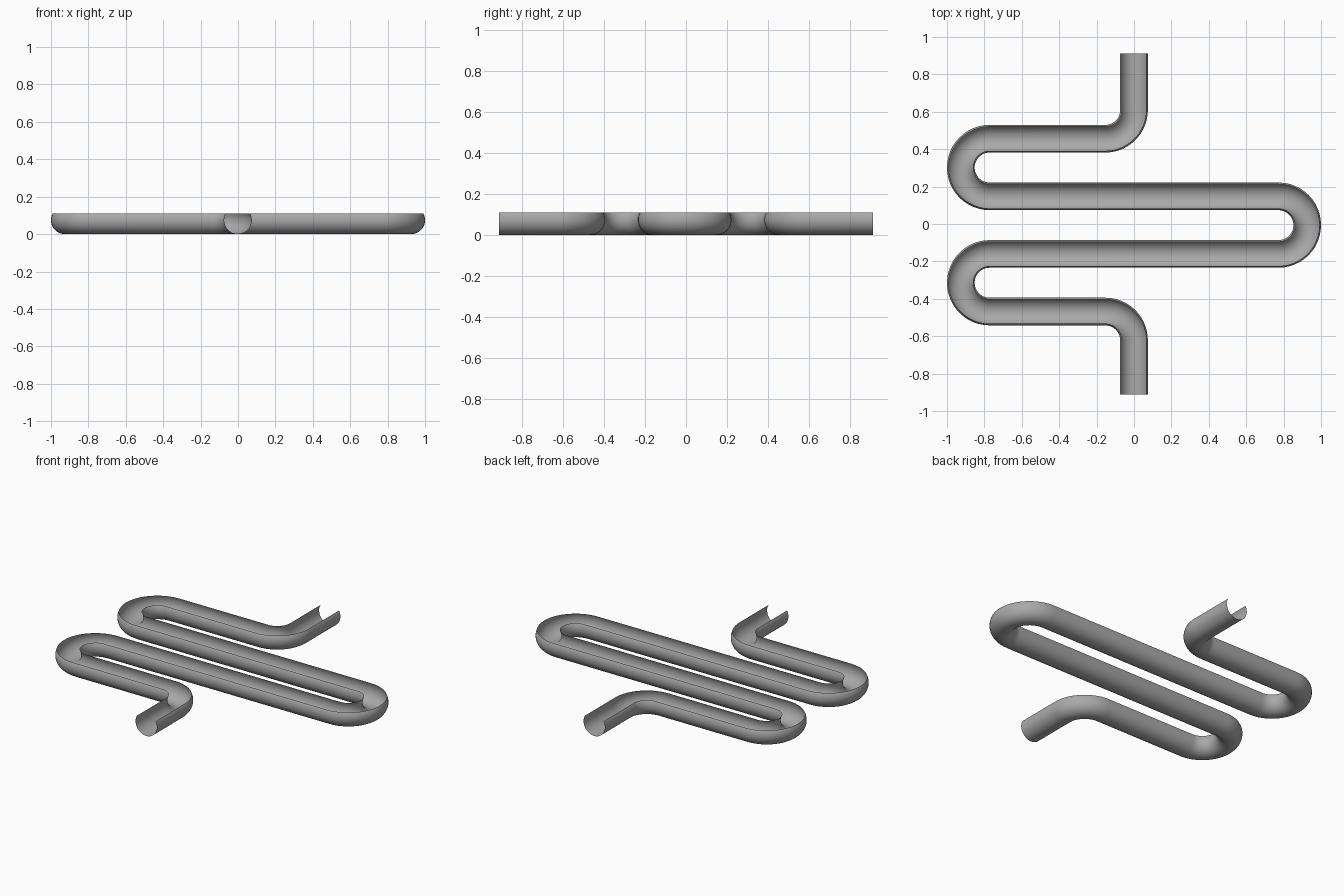
import bpy, bmesh, math
from mathutils import Vector

cube = bpy.data.objects.get("Cube")
if cube:
    bpy.data.objects.remove(cube, do_unlink=True)

TUBE = 0.074        # channel radius
BEND = 0.154        # centreline radius of every bend
HEIGHT = 0.11       # rim height
LEFT, RIGHT = -0.772, 0.772
MID = -0.006        # y of the middle bend
END = 0.911
BEND_STEPS, PROFILE_STEPS = 24, 28

# Grey metal
grey = bpy.data.materials.new("grey_metal")
grey.use_nodes = True
colour = (0.4, 0.4, 0.4, 1)
grey.diffuse_color = colour
grey.node_tree.nodes["Principled BSDF"].inputs["Base Color"].default_value = colour

# Centreline: list of (point, tangent) from the back end to the front end
path = []


def straight_end(x, y, dy):
    path.append((Vector((x, y, 0)), Vector((0, dy, 0))))


def bend(cx, cy, start, sweep):
    turn = math.copysign(1, sweep)
    for i in range(BEND_STEPS + 1):
        a = math.radians(start + sweep * i / BEND_STEPS)
        out = Vector((math.cos(a), math.sin(a), 0))
        tangent = Vector((-out.y, out.x, 0)) * turn
        path.append((Vector((cx, cy, 0)) + out * BEND, tangent))


straight_end(0, END, -1)
bend(-BEND, MID + 4 * BEND, 0, -90)
bend(LEFT, MID + 2 * BEND, 90, 180)
bend(RIGHT, MID, 90, -180)
bend(LEFT, MID - 2 * BEND, 90, 180)
bend(-BEND, MID - 4 * BEND, 90, -90)
straight_end(0, -END, -1)

# Open round profile: a circle cut off at the rim
rim = math.asin((HEIGHT - TUBE) / TUBE)
first, last = -math.pi - rim, rim
profile = []
for i in range(PROFILE_STEPS + 1):
    a = first + (last - first) * i / PROFILE_STEPS
    profile.append((TUBE * math.cos(a), TUBE + TUBE * math.sin(a)))

# Sweep the profile along the centreline
bm = bmesh.new()
rings = []
for point, tangent in path:
    side = Vector((tangent.y, -tangent.x, 0))
    rings.append([bm.verts.new(point + side * u + Vector((0, 0, z))) for u, z in profile])
for a, b in zip(rings, rings[1:]):
    for i in range(PROFILE_STEPS):
        face = bm.faces.new((a[i], a[i + 1], b[i + 1], b[i]))
        face.smooth = True
bm.normal_update()

# Outer side of the channel faces outward
lowest = min(bm.faces, key=lambda f: f.calc_center_median().z)
if lowest.normal.z > 0:
    bmesh.ops.reverse_faces(bm, faces=bm.faces[:])

mesh = bpy.data.meshes.new("winding_channel")
bm.to_mesh(mesh)
bm.free()
mesh.materials.append(grey)
channel = bpy.data.objects.new("winding_channel", mesh)
bpy.context.collection.objects.link(channel)
